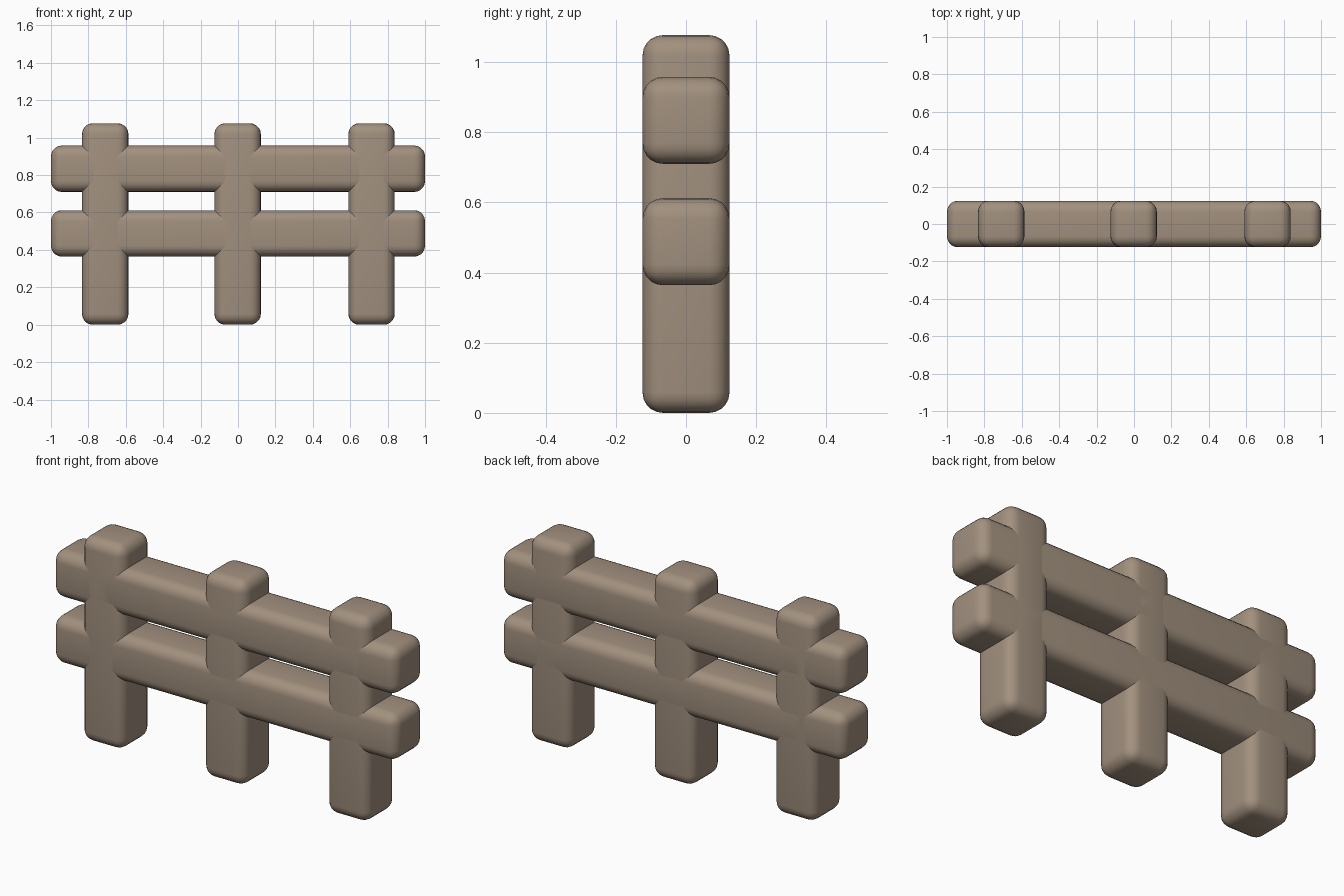
import bpy

if "Cube" in bpy.data.objects:
    bpy.data.objects.remove(bpy.data.objects["Cube"])

wood = bpy.data.materials.new("wood")
wood.diffuse_color = (0.36, 0.28, 0.21, 1)
wood.use_nodes = True
wood.node_tree.nodes["Principled BSDF"].inputs["Base Color"].default_value = wood.diffuse_color


def rounded_beam(name, center, size, radius=0.058):
    bpy.ops.mesh.primitive_cube_add(size=1, location=center)
    beam = bpy.context.object
    beam.name = name
    beam.scale = size
    bpy.ops.object.transform_apply(location=False, rotation=False, scale=True)
    bevel = beam.modifiers.new("rounded_edges", "BEVEL")
    bevel.width = radius
    bevel.segments = 5
    beam.data.materials.append(wood)
    bpy.ops.object.shade_smooth()
    return beam


# Upright posts
for side, x in (("left", -0.71), ("middle", -0.002), ("right", 0.714)):
    rounded_beam(f"{side}_post", (x, 0, 0.5385), (0.248, 0.248, 1.077))

# Horizontal rails running through the posts
for level, z in (("lower", 0.488), ("upper", 0.834)):
    rounded_beam(f"{level}_rail", (0, 0, z), (2.0, 0.248, 0.248))
